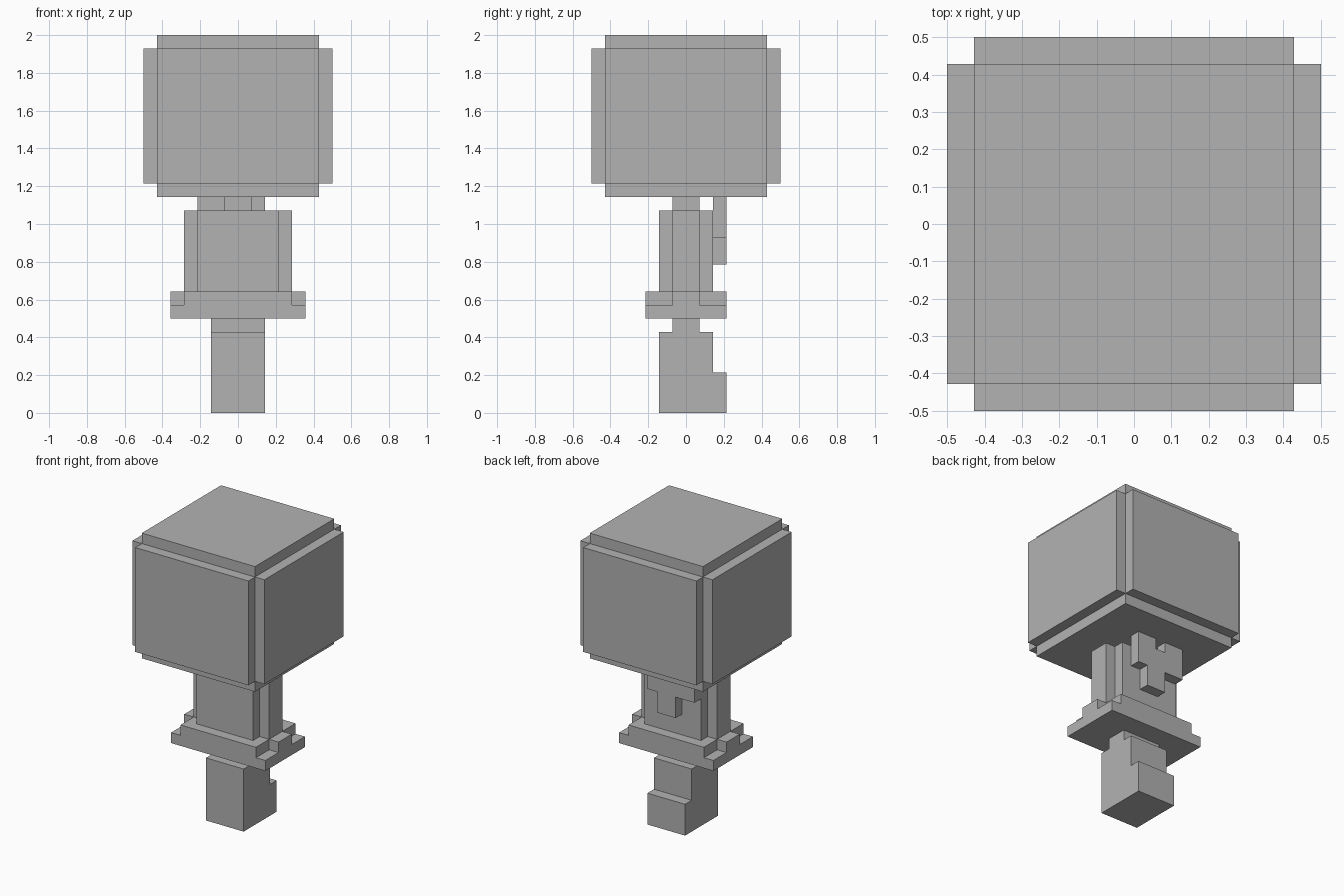
import bpy, bmesh
from itertools import product
from mathutils import Vector

if "Cube" in bpy.data.objects:
    bpy.data.objects.remove(bpy.data.objects["Cube"])

U = 1 / 14  # one block of the figure's grid

# Each part is a list of boxes in grid units: x0, x1, y0, y1, z0, z1
PARTS = {
    "legs": [(-2, 2, -2, 2, 0, 6), (-2, 2, 2, 3, 0, 3), (-2, 2, -1, 1, 6, 7)],
    "skirt": [(-5, 5, -3, 3, 7, 8), (-4, 4, -3, 3, 8, 9), (-5, 5, -1, 1, 8, 9)],
    "torso": [(-3, 3, -2, 2, 9, 15), (-4, 4, -1, 1, 9, 15)],
    "neck": [(-1, 1, -1, 1, 15, 16)],
    "beard": [(-3, 2, 2, 3, 13, 15), (-1, 1, 2, 3, 11, 13),
              (-3, -1, 2, 3, 15, 16), (0, 2, 2, 3, 15, 16)],
    "head": [(-6, 6, -6, 6, 16, 28), (-7, 7, -6, 6, 17, 27), (-6, 6, -7, 7, 17, 27)],
}

grey = bpy.data.materials.new("plain_grey")
grey.diffuse_color = (0.448, 0.448, 0.448, 1)
grey.use_nodes = True
grey.node_tree.nodes["Principled BSDF"].inputs["Base Color"].default_value = grey.diffuse_color


def cells_of(boxes):
    cells = set()
    for x0, x1, y0, y1, z0, z1 in boxes:
        cells.update(product(range(x0, x1), range(y0, y1), range(z0, z1)))
    return cells


def build(name, cells, solid):
    """Skin the blocks with outer faces only, then merge flat areas."""
    bm = bmesh.new()
    for c in cells:
        for axis in range(3):
            for side in (0, 1):
                n = list(c)
                n[axis] += 2 * side - 1
                if tuple(n) in solid:
                    continue
                a, b = (axis + 1) % 3, (axis + 2) % 3
                corners = []
                for da, db in ((0, 0), (1, 0), (1, 1), (0, 1)):
                    p = Vector(c)
                    p[axis] += side
                    p[a] += da
                    p[b] += db
                    corners.append(bm.verts.new(p * U))
                bm.faces.new(corners if side else corners[::-1])
    bmesh.ops.remove_doubles(bm, verts=bm.verts, dist=U / 100)
    bmesh.ops.dissolve_limit(bm, angle_limit=0.01, verts=bm.verts, edges=bm.edges)
    mesh = bpy.data.meshes.new(name)
    bm.to_mesh(mesh)
    bm.free()
    mesh.materials.append(grey)
    bpy.context.collection.objects.link(bpy.data.objects.new(name, mesh))


blocks = {name: cells_of(boxes) for name, boxes in PARTS.items()}
solid = set().union(*blocks.values())
for name, cells in blocks.items():
    build(name, cells, solid)
